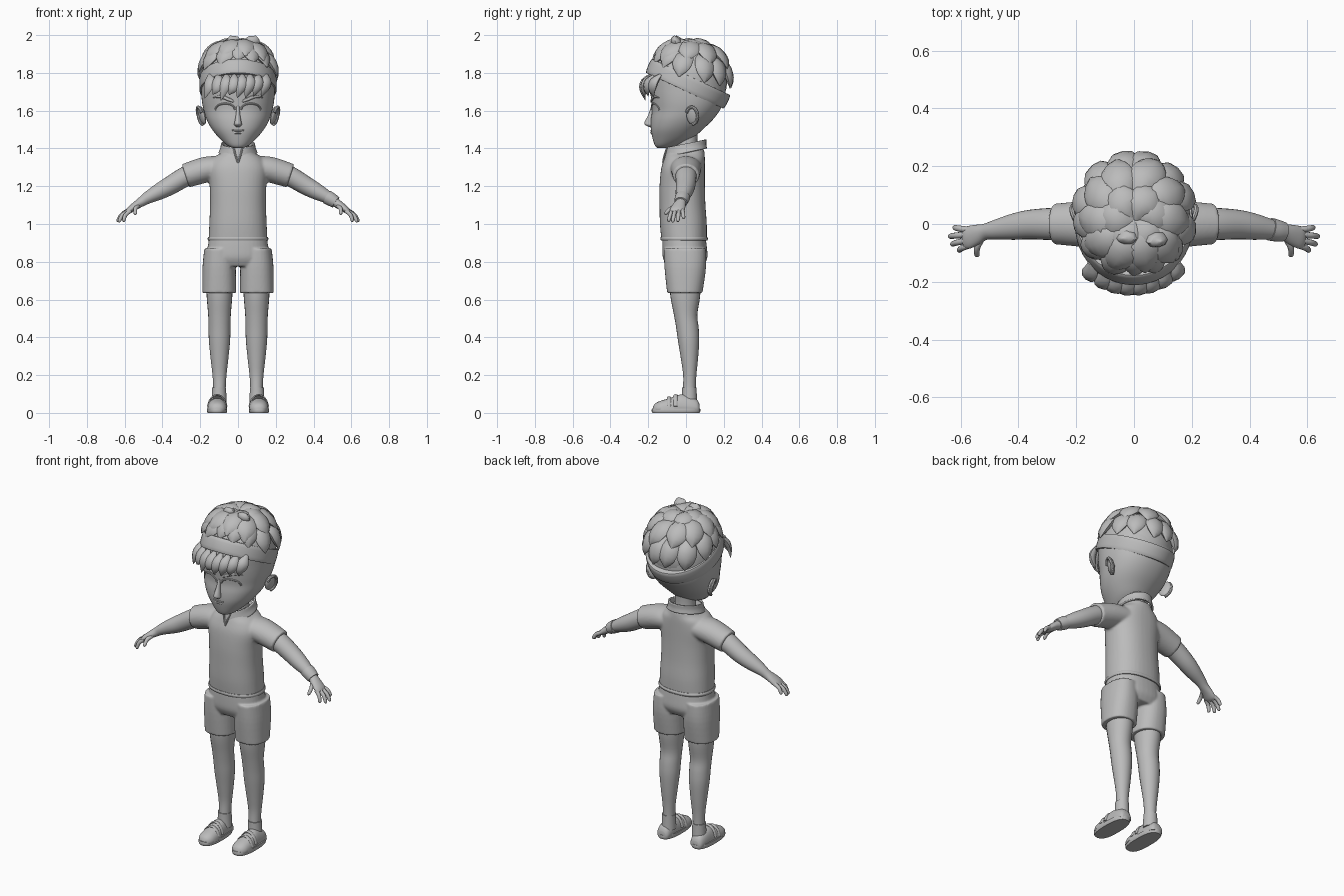
import bpy, bmesh, math, random
from mathutils import Vector, Matrix
from mathutils.bvhtree import BVHTree

random.seed(4)
if "Cube" in bpy.data.objects:
    bpy.data.objects.remove(bpy.data.objects["Cube"])

X, Y, Z = Vector((1, 0, 0)), Vector((0, 1, 0)), Vector((0, 0, 1))
grey = bpy.data.materials.new("plain grey")
grey.use_nodes = True
grey.diffuse_color = (0.5, 0.5, 0.5, 1)
grey.node_tree.nodes["Principled BSDF"].inputs["Base Color"].default_value = (0.5, 0.5, 0.5, 1)


def smooth_keys(keys, sub):
    """Catmull-Rom interpolation of (x, y, z, radius_u, radius_v) keys."""
    k = [Vector(v) for v in keys]
    k = [k[0]] + k + [k[-1]]
    out = []
    for a, b, c, d in zip(k, k[1:], k[2:], k[3:]):
        for i in range(sub):
            t = i / sub
            out.append(b + (c - a) * (t / 2) + (a * 2 - b * 5 + c * 4 - d) * (t * t / 2)
                       + (b * 3 - a - c * 3 + d) * (t ** 3 / 2))
    return out + [k[-1]]


def loft(bm, keys, axis=None, ref=Y, n=24, sub=4, power=2, caps=True):
    """Skin elliptical rings along a path; radius_u lies along ref."""
    ks = smooth_keys(keys, sub)
    pos = [Vector(k[:3]) for k in ks]
    rings = []
    for i, k in enumerate(ks):
        t = axis or (pos[min(i + 1, len(pos) - 1)] - pos[max(i - 1, 0)])
        t = Vector(t).normalized()
        u = (ref - t * ref.dot(t)).normalized()
        v = u.cross(t)
        ring = []
        for j in range(n):
            a = math.tau * j / n
            c, s = math.cos(a), math.sin(a)
            c = math.copysign(abs(c) ** (2 / power), c)
            s = math.copysign(abs(s) ** (2 / power), s)
            ring.append(bm.verts.new(pos[i] + u * c * max(k[3], 0.001) + v * s * max(k[4], 0.001)))
        rings.append(ring)
    for r, q in zip(rings, rings[1:]):
        for j in range(n):
            bm.faces.new((r[j], r[(j + 1) % n], q[(j + 1) % n], q[j]))
    if caps:
        bm.faces.new(rings[0])
        bm.faces.new(rings[-1])


def tube(bm, pts, r, n=8):
    loft(bm, [(*p, r, r) for p in pts], ref=Vector((0.1, 0.3, 1)), n=n)


def stack(rows, cx=0):
    """Rows of (z, half width, front y, back y) to loft keys."""
    return [(cx, (f + b) / 2, z, (b - f) / 2, w) for z, w, f, b in rows]


def finish(name, bm, mirror=False, voxel=0, shell=0, angle=40):
    bmesh.ops.recalc_face_normals(bm, faces=bm.faces)
    me = bpy.data.meshes.new(name)
    bm.to_mesh(me)
    bm.free()
    me.materials.append(grey)
    me.shade_smooth()
    me.set_sharp_from_angle(angle=math.radians(angle))
    ob = bpy.data.objects.new(name, me)
    bpy.context.collection.objects.link(ob)
    if mirror:
        ob.modifiers.new("mirror", 'MIRROR').use_mirror_merge = False
    if shell:
        ob.modifiers.new("shell", 'SOLIDIFY').thickness = shell
    if voxel:
        m = ob.modifiers.new("blend", 'REMESH')
        m.mode, m.voxel_size, m.use_smooth_shade = 'VOXEL', voxel, True
        m = ob.modifiers.new("soften", 'SMOOTH')
        m.factor, m.iterations = 0.5, 5
    return ob


# Shirt: torso and sleeves blended into one skin
bm = bmesh.new()
loft(bm, stack([(.915, .155, -.13, .11), (1, .152, -.138, .11), (1.1, .148, -.14, .103),
                (1.2, .15, -.14, .1), (1.29, .158, -.132, .1), (1.345, .135, -.115, .1),
                (1.375, .095, -.103, .098), (1.4, .08, -.095, .095)]), axis=Z, n=40, power=2.3)
for s in (-1, 1):
    loft(bm, [(.08 * s, 0, 1.30, .085, .06), (.17 * s, 0, 1.288, .08, .068),
              (.278 * s, 0, 1.255, .07, .064)], n=32)
finish("shirt", bm, voxel=.007)
bm = bmesh.new()
loft(bm, stack([(.912, .157, -.132, .112), (.922, .161, -.136, .116), (.932, .157, -.134, .112)]),
     axis=Z, n=40, power=2.3)
finish("shirt_hem", bm)

# Collar and neckline slit
bm = bmesh.new()
loft(bm, [(0, 0, 1.375, .104, .094), (0, 0, 1.40, .1, .084), (0, .003, 1.425, .098, .08)],
     axis=Vector((0, -.22, .97)), n=32, caps=False)
finish("collar", bm, shell=.01)
bm = bmesh.new()
for s in (-1, 1):
    tube(bm, [(.024 * s, -.1, 1.405), (.012 * s, -.115, 1.36), (0, -.122, 1.325)], .005)
finish("neckline_trim", bm)

# Shorts
bm = bmesh.new()
loft(bm, stack([(.95, .15, -.122, .1), (.88, .16, -.125, .11), (.82, .168, -.122, .113),
                (.775, .165, -.1, .09)]), axis=Z, n=40, power=2.3)
for s in (-1, 1):
    loft(bm, stack([(.87, .078, -.118, .105), (.77, .088, -.114, .106), (.635, .089, -.1, .087)],
                   .1 * s), axis=Z, n=32, power=2.3)
finish("shorts", bm, voxel=.006)

# Legs and socks
bm = bmesh.new()
loft(bm, stack([(.74, .072, -.09, .08), (.62, .068, -.083, .075), (.52, .06, -.064, .06),
                (.45, .058, -.052, .067), (.38, .056, -.042, .07), (.28, .046, -.026, .063),
                (.2, .037, -.015, .055), (.13, .033, -.016, .052), (.05, .036, -.02, .055)], .098),
     axis=Z)
finish("legs", bm, mirror=True)
bm = bmesh.new()
loft(bm, stack([(.05, .04, -.024, .059), (.1, .038, -.021, .057), (.135, .037, -.02, .056)], .1), axis=Z)
finish("socks", bm, mirror=True)

# Shoes: upper, sole, straps
bm = bmesh.new()
rows = [(.072, .045, .026), (.06, .068, .038), (.03, .085, .044), (-.02, .098, .046),
        (-.06, .088, .049), (-.1, .074, .052), (-.14, .062, .048), (-.165, .048, .034), (-.176, .03, .015)]
loft(bm, [(.11, y, .016, h - .016, w) for y, h, w in rows], axis=-Y, ref=Z, power=2.3)
for v in bm.verts:
    v.co.z = max(v.co.z, .014)
finish("shoe_uppers", bm, mirror=True)
bm = bmesh.new()
loft(bm, stack([(0, .05, -.178, .072), (.01, .054, -.182, .076), (.024, .053, -.18, .075)], .111),
     axis=Z, n=32, power=2.6, sub=2)
finish("shoe_soles", bm, mirror=True)
bm = bmesh.new()
for y, h in ((-.055, .092), (-.09, .08)):
    loft(bm, [(.11 + .05 * math.cos(a), y, .02 + (h - .018) * math.sin(a), .011, .005)
              for a in (.2, .7, 1.2, 1.57, 1.94, 2.44, 2.94)], n=8)
finish("shoe_straps", bm, mirror=True)

# Arms and hands
bm = bmesh.new()
loft(bm, [(.2, 0, 1.285, .058, .056), (.28, 0, 1.25, .056, .053), (.36, -.002, 1.203, .051, .049),
          (.42, -.01, 1.17, .045, .043), (.48, -.02, 1.138, .034, .032), (.515, -.027, 1.115, .028, .025),
          (.545, -.037, 1.095, .035, .021), (.575, -.047, 1.073, .039, .017), (.59, -.05, 1.062, .033, .01)])
tips = [((.572, -.02, 1.075), (.626, -.012, 1.03)), ((.58, -.037, 1.07), (.642, -.043, 1.014)),
        ((.578, -.057, 1.07), (.634, -.071, 1.011)), ((.57, -.074, 1.07), (.609, -.093, 1.014)),
        ((.53, -.055, 1.095), (.545, -.113, 1.052))]
for a, b in tips:
    a, b = Vector(a), Vector(b)
    m = (a + b) / 2 + Vector((.006, 0, .006))
    loft(bm, [(*a, .011, .012), (*m, .0105, .011), (*a.lerp(b, .9), .009, .009), (*b, .003, .003)], n=10)
finish("arms", bm, mirror=True)
bm = bmesh.new()
loft(bm, [(.472, -.018, 1.142, .04, .038), (.495, -.023, 1.129, .038, .036), (.518, -.027, 1.114, .034, .032)])
finish("wristband", bm)

# Neck and head
bm = bmesh.new()
loft(bm, stack([(1.32, .07, -.06, .075), (1.42, .058, -.05, .06), (1.52, .06, -.05, .065)]), axis=Z)
finish("neck", bm)
bm = bmesh.new()
loft(bm, stack([(1.402, .025, -.15, -.095), (1.415, .055, -.164, -.05), (1.45, .095, -.176, .03),
                (1.5, .137, -.186, .088), (1.55, .165, -.186, .14), (1.6, .181, -.18, .178),
                (1.65, .191, -.184, .2), (1.71, .195, -.189, .21), (1.79, .193, -.189, .205),
                (1.86, .165, -.16, .18), (1.92, .1, -.09, .12), (1.94, .03, -.02, .05)]),
     axis=Z, n=48, power=2.15)
skin = BVHTree.FromBMesh(bm)
finish("head", bm)


def on_face(x, z, out=0):
    hit, nor, *_ = skin.ray_cast(Vector((x, -1, z)), Y)
    nor = nor if nor.y < 0 else -nor
    return hit + nor * out, nor


def face_frame(x, z, roll=0):
    p, nor = on_face(x, z)
    side = Z.cross(-nor).normalized() * -1
    m = Matrix((side, nor, side.cross(nor))).transposed().to_4x4()
    return Matrix.Translation(p) @ m @ Matrix.Rotation(roll, 4, 'Y')


# Eyes, lids and brows
bm = bmesh.new()
bmesh.ops.create_uvsphere(bm, u_segments=24, v_segments=12, radius=1,
                          matrix=face_frame(.068, 1.606) @ Matrix.Diagonal((.047, .009, .03, 1)))
finish("eyes", bm, mirror=True)
bm = bmesh.new()
tube(bm, [on_face(.068 + .052 * math.cos(a), 1.604 + .034 * math.sin(a), .002)[0]
          for a in (0, .5, 1, 1.57, 2.1, 2.6, 3.1)], .005)
finish("eyelids", bm, mirror=True)
bm = bmesh.new()
loft(bm, [(*on_face(x, z, .003)[0], r, .006) for x, z, r in
          ((.022, 1.648, .006), (.05, 1.66, .01), (.09, 1.675, .009), (.13, 1.668, .002))], ref=Z, n=8)
finish("eyebrows", bm, mirror=True)

# Nose and mouth
bm = bmesh.new()
loft(bm, stack([(1.625, .007, -.184, -.17), (1.58, .011, -.199, -.17), (1.54, .018, -.219, -.17),
                (1.525, .02, -.217, -.17), (1.513, .01, -.195, -.175)]), axis=Z, n=16)
finish("nose", bm, angle=60)
bm = bmesh.new()
tube(bm, [on_face(x, z, .001)[0] for x, z in ((-.032, 1.497), (-.012, 1.494), (.012, 1.494), (.032, 1.497))], .004)
loft(bm, [(*on_face(x, 1.483)[0], .006, r) for x, r in ((-.022, .002), (0, .007), (.022, .002))], ref=Z, n=8)
finish("mouth", bm)

# Cheek plasters
for name, x, z, roll, size in (("right_plaster", -.125, 1.537, 0, (.045, .014, .032)),
                               ("left_plaster", .122, 1.507, -.8, (.062, .014, .036))):
    bm = bmesh.new()
    bmesh.ops.create_cube(bm, size=1, matrix=face_frame(x, z, roll) @ Matrix.Diagonal((*size, 1)))
    bmesh.ops.bevel(bm, geom=bm.edges[:], offset=.003, segments=1, affect='EDGES')
    finish(name, bm)

# Ears with raised rims
bm = bmesh.new()
turn = Matrix.Translation((.19, .035, 1.575)) @ Matrix.Rotation(.25, 4, 'Y') @ Matrix.Rotation(-.35, 4, 'Z')
bmesh.ops.create_uvsphere(bm, u_segments=16, v_segments=12, radius=1,
                          matrix=turn @ Matrix.Diagonal((.014, .035, .05, 1)))
tube(bm, [turn @ Vector((.01, .032 * math.cos(a), .047 * math.sin(a)))
          for a in (-1.5, -.8, -.2, .4, 1, 1.6, 2.2, 2.8)], .009)
finish("ears", bm, mirror=True)

# Headband
bm = bmesh.new()
lean = Vector((0, .42, .907))
loft(bm, [(*(Vector((0, .01, 1.742)) + lean * h), r, w) for h, r, w in
          ((-.04, .222, .2), (-.035, .228, .204), (0, .232, .205), (.035, .23, .203), (.04, .222, .198))],
     axis=lean, n=48, sub=2)
finish("headband", bm)


# Hair: cap plus overlapping pointed locks
def lock(bm, pts, side, width, thick):
    shape = ((.3, .4), (.95, 1), (.8, .8), (.04, .05))
    loft(bm, [(*p, width * a, thick * b) for p, (a, b) in zip(pts, shape)], ref=side, n=8, sub=3)


def scalp(az, polar, r):
    a, p = math.radians(az), math.radians(polar)
    return Vector((.2 * r * math.sin(a) * math.sin(p), .015 + .21 * r * math.cos(a) * math.sin(p),
                   1.745 + .215 * r * math.cos(p)))


bm = bmesh.new()
bmesh.ops.create_uvsphere(bm, u_segments=32, v_segments=16, radius=1, matrix=Matrix.Translation(
    (0, .015, 1.757)) @ Matrix.Diagonal((.194, .203, .2, 1)))
finish("hair_cap", bm)
bm = bmesh.new()
# each row: count, end angle at back, drop toward front, length, width, lift, twist
for count, end, drop, span, width, lift, twist in ((13, 100, 38, 50, .056, 1.0, 8),
                                                   (10, 70, 16, 50, .062, 1.04, 14),
                                                   (6, 42, 2, 42, .06, 1.0, 30)):
    for i in range(count):
        az = 360 * (i + random.uniform(-.15, .15)) / count + 9
        last = end - drop * (1 - math.cos(math.radians(az))) / 2 + random.uniform(-4, 4)
        pts = [scalp(az + twist * f, last - span * (1 - f), lift * g)
               for f, g in ((0, .95), (.4, 1.02), (.75, 1.06), (1, 1.08))]
        a = math.radians(az + twist / 2)
        lock(bm, pts, Vector((math.cos(a), -math.sin(a), 0)), width, .026)
# upright tips on the crown
for x, y, dx in ((-.01, -.02, -.03), (.06, -.03, .035)):
    p = Vector((x, y, 1.93))
    lock(bm, [p, p + Vector((dx * .4, -.02, .03)), p + Vector((dx * .8, -.03, .05)),
              p + Vector((dx, -.03, .067))], X, .04, .025)
# fringe below the headband
for i in range(8):
    x = -.15 + .043 * i
    y = -.2 * math.sqrt(1 - (x / .22) ** 2)
    low = 1.665 + .012 * math.sin(i * 2.3) + .012 * (i % 2)
    lock(bm, [(x, y + .012, 1.79), (x, y - .022, 1.755), (x - .01, y - .034, 1.715), (x - .026, y - .025, low)],
         Vector((1, x * 5, 0)), .033, .018)
finish("hair_locks", bm, angle=50)
